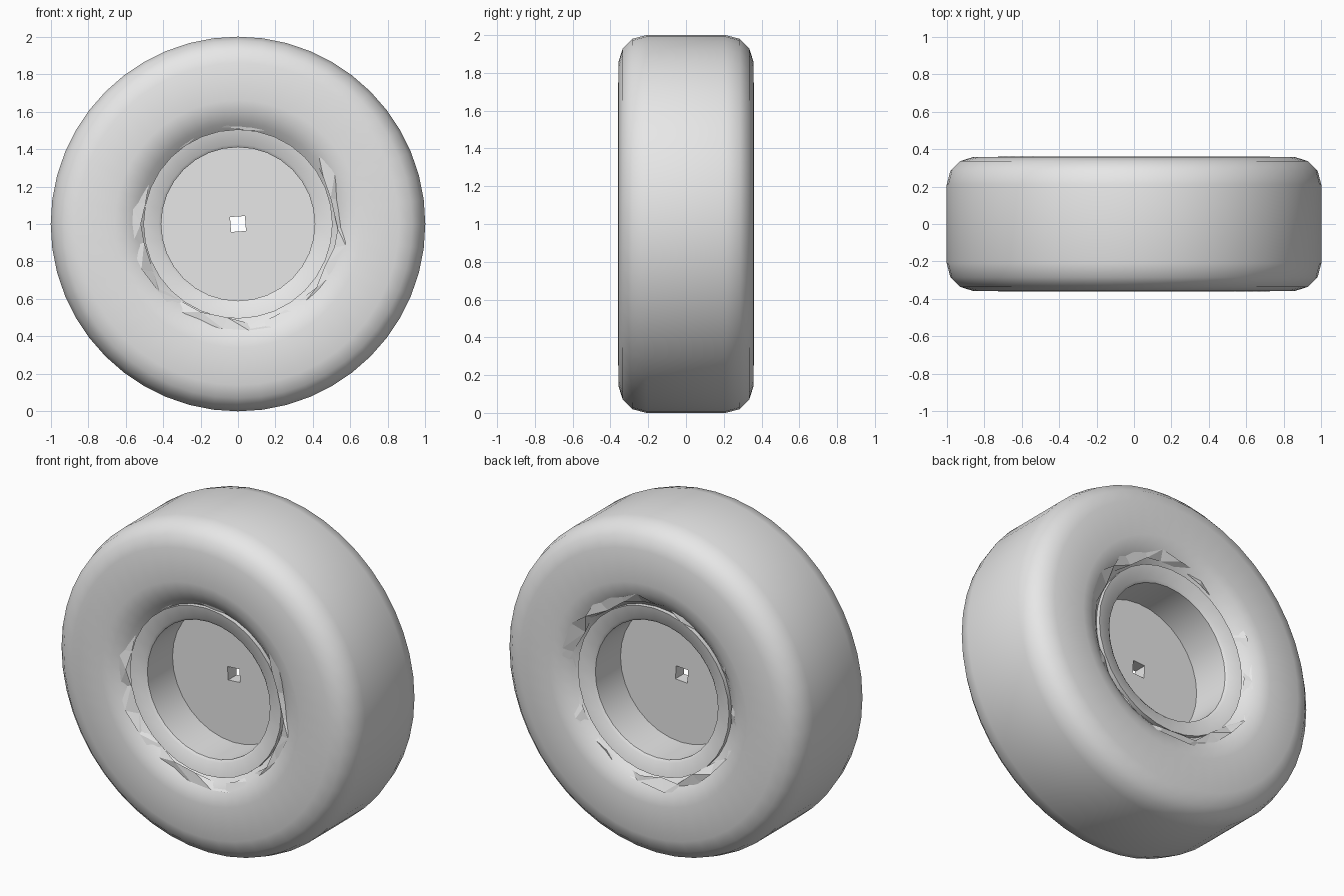
import bpy, bmesh, random
from math import sin, cos, pi, radians

if "Cube" in bpy.data.objects:
    bpy.data.objects.remove(bpy.data.objects["Cube"])
random.seed(4)

grey = bpy.data.materials.new("plain grey")
grey.use_nodes = True
colour = (0.8, 0.8, 0.8, 1)
grey.diffuse_color = colour
grey.node_tree.nodes["Principled BSDF"].inputs["Base Color"].default_value = colour


def lathe(name, profile, segments, point=None, closed=True, smooth=True):
    """Sweep (radius, y) points round the axle; point() may reshape a ring."""
    bm = bmesh.new()
    rings = []
    for k, (r, y) in enumerate(profile):
        ring = []
        for i in range(segments):
            a = 2 * pi * i / segments
            pr, py, pa = point(k, r, y, a) if point else (r, y, a)
            ring.append(bm.verts.new((pr * cos(pa), py, 1 + pr * sin(pa))))
        rings.append(ring)
    for k in range(len(rings) if closed else len(rings) - 1):
        a, b = rings[k], rings[(k + 1) % len(rings)]
        for i in range(segments):
            j = (i + 1) % segments
            bm.faces.new((a[i], a[j], b[j], b[i]))
    bmesh.ops.recalc_face_normals(bm, faces=bm.faces)
    if not smooth:
        bmesh.ops.triangulate(bm, faces=bm.faces)
    mesh = bpy.data.meshes.new(name)
    bm.to_mesh(mesh)
    bm.free()
    mesh.materials.append(grey)
    ob = bpy.data.objects.new(name, mesh)
    bpy.context.collection.objects.link(ob)
    if smooth:
        bpy.ops.object.select_all(action='DESELECT')
        ob.select_set(True)
        bpy.context.view_layer.objects.active = ob
        bpy.ops.object.shade_smooth_by_angle(angle=radians(35))
    return ob


def mirrored(half):
    return half + [(r, -y) for r, y in reversed(half)]


# Tyre: flat tread, rounded shoulders, flat walls and a sloping inner bead
lathe("tyre", mirrored([(0.50, 0.28), (0.54, 0.315), (0.60, 0.35), (0.66, 0.36),
                        (0.86, 0.357), (0.93, 0.335), (0.98, 0.285), (1.0, 0.21)]), 48)

# Rim: barrel with a sloping flange on both sides
lathe("rim", mirrored([(0.41, 0.28), (0.425, 0.292), (0.505, 0.31)]), 32)


# Centre disc with a small square axle hole
def square_hole(k, r, y, a):
    if k in (1, 2):
        return r / max(abs(cos(a)), abs(sin(a))), y, a + radians(4)
    return r, y, a


lathe("centre_disc", [(0.415, -0.04), (0.04, -0.04), (0.04, 0.04), (0.415, 0.04)],
      48, square_hole)


# Rough, crumpled lip where each tyre bead meets the rim
def crumple(k, r, y, a):
    side = 1 if y > 0 else -1
    return (r + random.uniform(-0.025, 0.02),
            y + side * random.uniform(-0.03, 0.015), a + random.uniform(-0.05, 0.05))


for name, side in (("front_bead_lip", -1), ("back_bead_lip", 1)):
    lathe(name, [(0.58, 0.335 * side), (0.525, 0.315 * side)], 26,
          crumple, closed=False, smooth=False)
